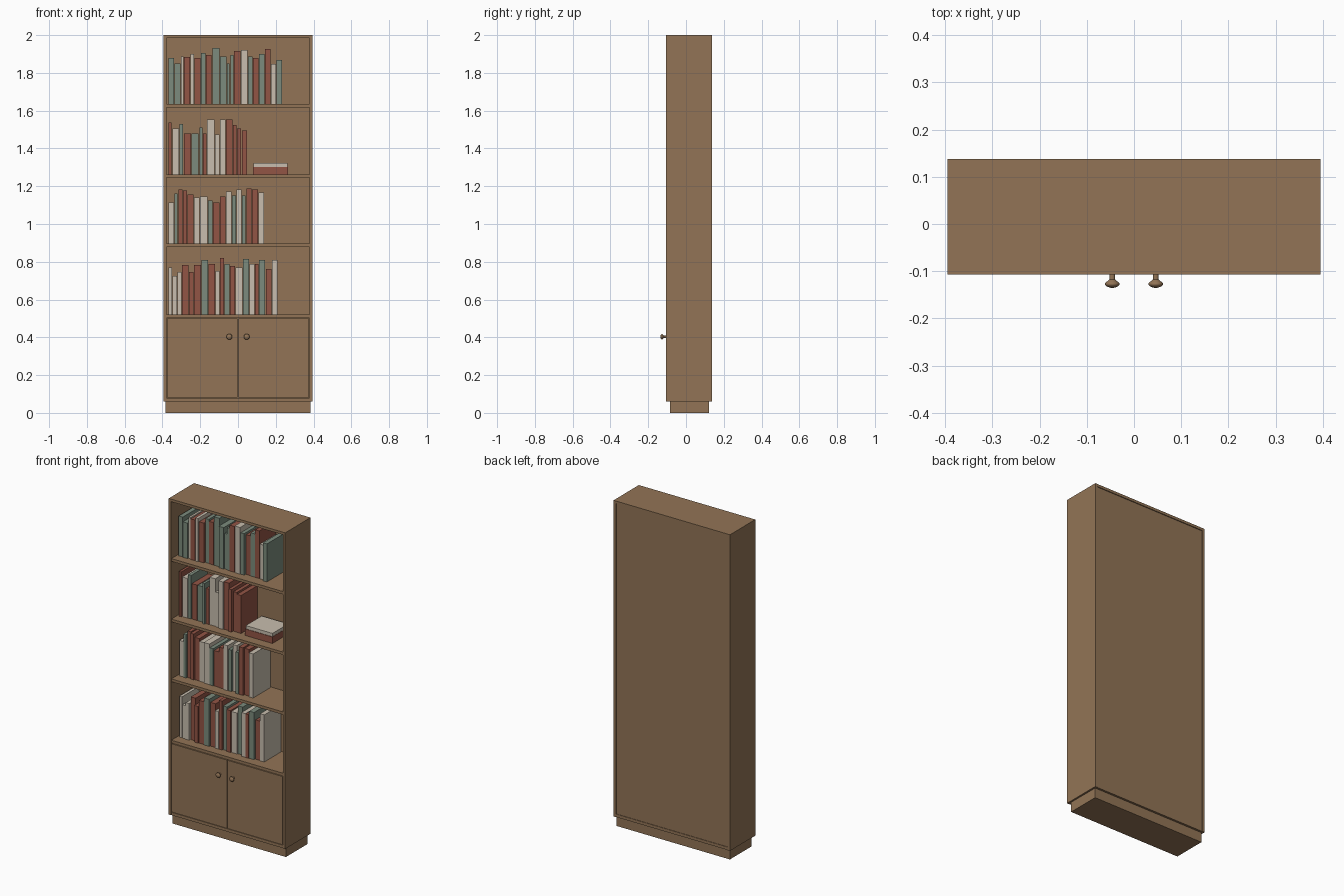
import bpy, bmesh, math, random
from mathutils import Matrix

if "Cube" in bpy.data.objects:
    bpy.data.objects.remove(bpy.data.objects["Cube"])

random.seed(4)


def material(name, rgb):
    m = bpy.data.materials.new(name)
    m.diffuse_color = (*rgb, 1)
    m.use_nodes = True
    m.node_tree.nodes["Principled BSDF"].inputs["Base Color"].default_value = m.diffuse_color
    return m


WOOD = material("brown wood", (0.288, 0.175, 0.093))
BOOKS = {"R": material("red cover", (0.288, 0.09, 0.06)),
         "G": material("green cover", (0.2, 0.26, 0.205)),
         "C": material("cream cover", (0.58, 0.515, 0.425))}


def finish(name, bm, mat):
    me = bpy.data.meshes.new(name)
    bm.to_mesh(me)
    bm.free()
    me.materials.append(mat)
    ob = bpy.data.objects.new(name, me)
    bpy.context.collection.objects.link(ob)
    return ob


def box(name, x, y, z, mat=WOOD):
    """Box from (min, max) ranges."""
    bm = bmesh.new()
    bmesh.ops.create_cube(bm, size=1)
    for v in bm.verts:
        v.co = [r[0] if c < 0 else r[1] for c, r in zip(v.co, (x, y, z))]
    return finish(name, bm, mat)


FRONT, BACK = -0.107, 0.138
W, IN = 0.395, 0.379

# carcass
box("plinth", (-0.384, 0.384), (-0.084, 0.123), (0, 0.061))
box("top_board", (-W, W), (FRONT, BACK), (1.984, 2.0))
box("bottom_board", (-IN, IN), (FRONT + 0.002, BACK - 0.002), (0.061, 0.079))
box("back_panel", (-IN, IN), (0.126, 0.133), (0.079, 1.984))
for s, side in ((-1, "left"), (1, "right")):
    box(side + "_side", sorted((s * IN, s * W)), (FRONT, BACK), (0.061, 1.984))

# shelves
SHELVES = [1.634, 1.263, 0.896, 0.52]
for i, z in enumerate(SHELVES):
    box(f"shelf_{i + 1}", (-IN, IN), (FRONT + 0.003, 0.126), (z - 0.017, z))

# doors and turned knobs
KNOB = [(0, 0), (0.006, 0), (0.006, 0.011), (0.0095, 0.0145), (0.0145, 0.0185),
        (0.0155, 0.021), (0.0145, 0.024), (0.010, 0.027), (0.005, 0.0288), (0, 0.0293)]
for s, side in ((-1, "left"), (1, "right")):
    box(side + "_door", sorted((s * 0.0015, s * 0.3765)), (FRONT + 0.001, FRONT + 0.017),
        (0.082, 0.5))
    bm = bmesh.new()
    vs = [bm.verts.new((r, 0, h)) for r, h in KNOB]
    es = [bm.edges.new(p) for p in zip(vs, vs[1:])]
    bmesh.ops.spin(bm, geom=vs + es, cent=(0, 0, 0), axis=(0, 0, 1),
                   angle=2 * math.pi, steps=24)
    bmesh.ops.remove_doubles(bm, verts=bm.verts, dist=1e-5)
    bmesh.ops.recalc_face_normals(bm, faces=bm.faces)
    bm.transform(Matrix.Translation((s * 0.046, FRONT + 0.001, 0.403))
                 @ Matrix.Rotation(math.pi / 2, 4, "X"))
    knob = finish(side + "_knob", bm, WOOD)
    bpy.ops.object.select_all(action="DESELECT")
    knob.select_set(True)
    bpy.context.view_layer.objects.active = knob
    bpy.ops.object.shade_smooth_by_angle(angle=math.radians(40))

# standing books: cover colours, widths and heights in millimetres
ROWS = [
    ("GGCRCRGRGGGGRCGRGRCG",
     [30, 35, 17, 33, 21, 36, 26, 33, 41, 36, 18, 21, 35, 39, 26, 32, 32, 31, 30, 30],
     [244, 217, 254, 249, 265, 244, 270, 260, 297, 254,
      217, 260, 281, 286, 254, 244, 265, 292, 212, 233]),
    ("RCGRGGRCCCRRRR",
     [19, 38, 23, 40, 42, 19, 22, 42, 26, 33, 37, 22, 24, 30],
     [275, 243, 267, 217, 217, 249, 217, 291, 212, 291, 291, 260, 243, 233]),
    ("CGRRRCCGRRCGCGRRC",
     [30, 21, 25, 24, 34, 32, 42, 26, 37, 33, 32, 24, 29, 22, 31, 34, 31],
     [217, 265, 286, 281, 260, 244, 249, 228, 217, 249, 276, 254, 286, 254, 292, 286, 270]),
    ("CCCRRRGRCRGRCGCRGRC",
     [21, 25, 25, 36, 28, 38, 37, 37, 24, 24, 29, 29, 40, 35, 29, 21, 36, 33, 31],
     [251, 204, 225, 262, 225, 262, 289, 268, 230, 299,
      268, 257, 251, 294, 268, 268, 289, 241, 289]),
]
for r, (z, (covers, widths, heights)) in enumerate(zip(SHELVES, ROWS)):
    x = -0.367
    for i, (c, w, h) in enumerate(zip(covers, widths, heights)):
        front = -0.045 + random.uniform(-0.01, 0.01)
        box(f"book_{r + 1}_{i + 1}", (x, x + w / 1000 - 0.003), (front, 0.12),
            (z, z + h / 1000), BOOKS[c])
        x += w / 1000

# two books lying flat on the second shelf
box("flat_book_lower", (0.079, 0.265), (-0.045, 0.115), (1.263, 1.303), BOOKS["R"])
box("flat_book_upper", (0.082, 0.263), (-0.042, 0.112), (1.303, 1.323), BOOKS["C"])
